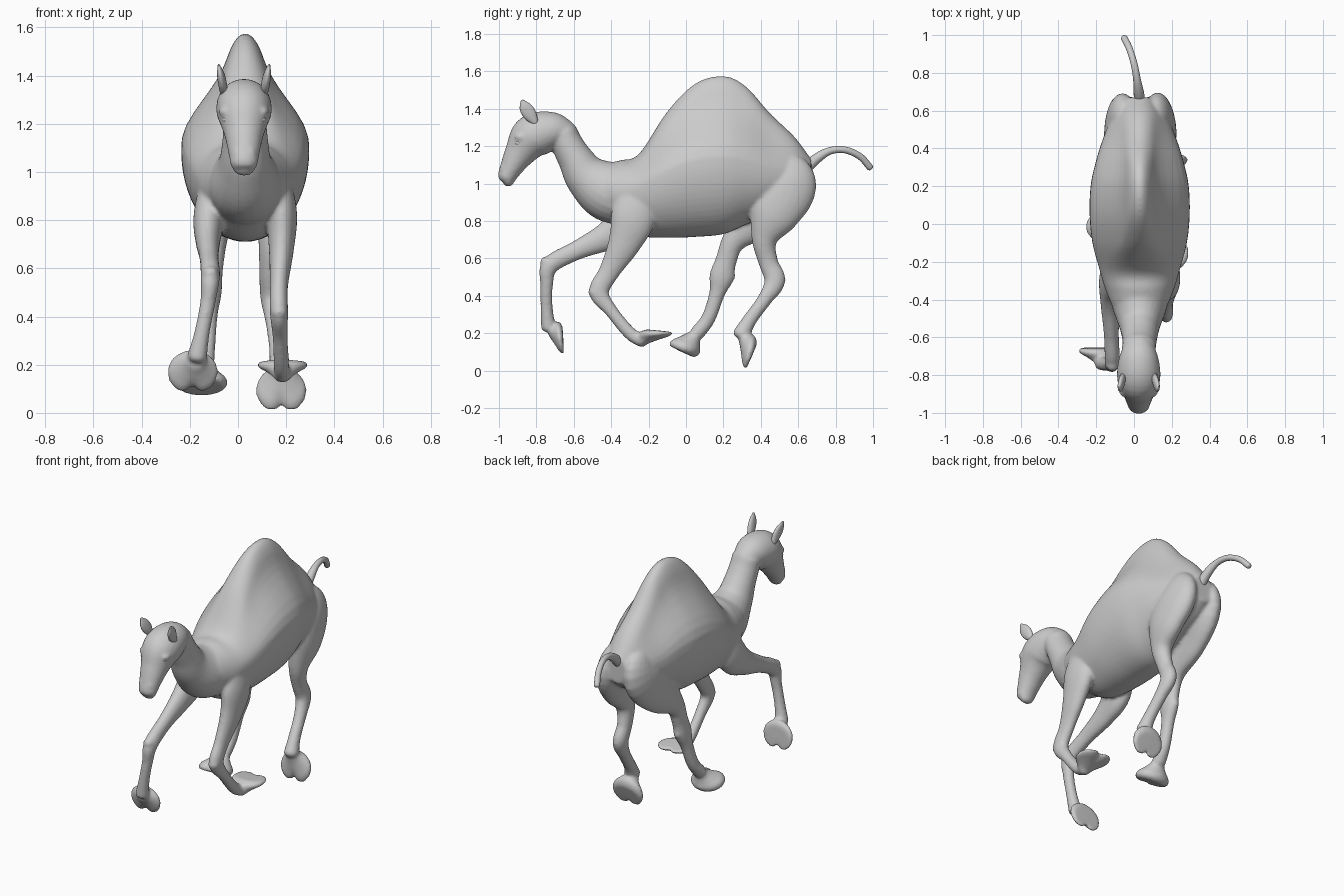
import bpy, bmesh, math
from mathutils import Vector

CX = 0.03  # centre line of the animal


def spline(rows, steps=6):
    """Catmull-Rom interpolation of rows of numbers."""
    rows = [Vector(r) for r in rows]
    out = []
    for i in range(len(rows) - 1):
        b, c = rows[i], rows[i + 1]
        a = rows[i - 1] if i else b * 2 - c
        d = rows[i + 2] if i + 2 < len(rows) else c * 2 - b
        for k in range(steps):
            t = k / steps
            out.append(b + (c - a) * (t / 2) + (a * 2 - b * 5 + c * 4 - d) * (t * t / 2)
                       + (b * 3 - a - c * 3 + d) * (t ** 3 / 2))
    return out + [rows[-1]]


def loft(bm, rings, start, end):
    """Skin closed rings and close both ends on a point."""
    vr = [[bm.verts.new(p) for p in r] for r in rings]
    n = len(vr[0])
    faces = []
    for a, b in zip(vr, vr[1:]):
        for i in range(n):
            faces.append(bm.faces.new((a[i], a[(i + 1) % n], b[(i + 1) % n], b[i])))
    for ring, tip in ((vr[0], start), (vr[-1], end)):
        v = bm.verts.new(tip)
        for i in range(n):
            faces.append(bm.faces.new((ring[i], ring[(i + 1) % n], v)))
    bmesh.ops.recalc_face_normals(bm, faces=faces)


def tube(bm, rows, n=24):
    """Rows are x, y, z, half depth (side view), half width (x)."""
    pts = spline(rows)
    rings = []
    last = len(pts) - 1
    for i, p in enumerate(pts):
        t = Vector(pts[min(i + 1, last)][:3]) - Vector(pts[max(i - 1, 0)][:3])
        t.normalize()
        side = Vector((1, 0, 0))
        side = (side - t * side.dot(t)).normalized()
        up = t.cross(side)
        c = Vector(p[:3])

        def ring(centre, s):
            return [centre + side * (p[4] * s * math.cos(2 * math.pi * k / n))
                    + up * (p[3] * s * math.sin(2 * math.pi * k / n)) for k in range(n)]
        r = min(p[3], p[4])
        if i == 0:
            start = c - t * r * 0.6
            rings.append(ring(c - t * r * 0.4, 0.75))
        rings.append(ring(c, 1))
        if i == last:
            end = c + t * r * 0.6
            rings.append(ring(c + t * r * 0.4, 0.75))
    loft(bm, rings, start, end)


def torso(bm, rows, n=28):
    """Rows are y, bottom, widest height, top, half width, hump pinch."""
    rings = []
    for y, zb, zm, zt, w, q in spline(rows):
        ring = []
        for k in range(2 * n):
            a = math.pi * k / n
            c, s = math.cos(a), math.sin(a)
            u = min(max((s - 0.08) / 0.72, 0), 1)
            pinch = 1 - q * u * u * (3 - 2 * u)
            ring.append(Vector((CX + c * w * pinch, y, zm + s * ((zt - zm) if s > 0 else (zm - zb)))))
        rings.append(ring)
    mid = lambda r: sum(r, Vector()) / len(r)
    loft(bm, rings, mid(rings[0]), mid(rings[-1]))


def foot(bm, ankle, sole, toe, width=0.102, length=0.086, n=40):
    """Flared two-toed pad from the ankle to the sole, cleft at the toe."""
    ankle, sole, toe = Vector(ankle), Vector(sole), Vector(toe).normalized()
    side = Vector((1, 0, 0))
    rings = []
    for t, s, cleft in ((0, 0.36, 0), (0.25, 0.5, 0), (0.5, 0.74, 0.15),
                        (0.72, 0.98, 0.32), (0.95, 1.05, 0.38), (1.12, 0.92, 0.4)):
        c = ankle.lerp(sole, t)
        ring = []
        for k in range(n):
            a = 2 * math.pi * k / n
            d = min(a, 2 * math.pi - a)
            r = s * (1 - cleft * math.exp(-(d / 0.28) ** 2))
            ring.append(c + toe * (length * r * math.cos(a)) + side * (width * r * math.sin(a)))
        rings.append(ring)
    loft(bm, rings, ankle, ankle.lerp(sole, 1.14))


def ball(bm, loc, scale):
    verts = bmesh.ops.create_uvsphere(bm, u_segments=20, v_segments=12, radius=1)['verts']
    for v in verts:
        v.co = Vector(loc) + Vector(a * b for a, b in zip(v.co, scale))


def make(name, bm):
    me = bpy.data.meshes.new(name)
    for f in bm.faces:
        f.smooth = True
    bm.to_mesh(me)
    bm.free()
    ob = bpy.data.objects.new(name, me)
    bpy.context.collection.objects.link(ob)
    return ob


body = bmesh.new()

# Torso with hump
torso(body, [(-0.52, 0.90, 0.98, 1.07, 0.07, 0), (-0.45, 0.845, 0.97, 1.10, 0.135, 0),
             (-0.35, 0.775, 0.95, 1.125, 0.18, 0), (-0.25, 0.72, 0.98, 1.16, 0.21, 0.05),
             (-0.1, 0.71, 1.04, 1.385, 0.25, 0.35), (0.05, 0.715, 1.08, 1.535, 0.265, 0.5),
             (0.2, 0.73, 1.09, 1.575, 0.26, 0.53), (0.32, 0.78, 1.08, 1.52, 0.235, 0.5),
             (0.45, 0.83, 1.05, 1.375, 0.195, 0.35), (0.58, 0.89, 1.03, 1.25, 0.14, 0.15),
             (0.67, 0.96, 1.03, 1.13, 0.07, 0)])

# Neck
tube(body, [(0.025, -0.66, 1.27, 0.08, 0.09), (0.028, -0.635, 1.21, 0.085, 0.09),
            (CX, -0.59, 1.13, 0.095, 0.095), (CX, -0.53, 1.04, 0.122, 0.11),
            (CX, -0.42, 0.965, 0.165, 0.15), (CX, -0.28, 0.94, 0.17, 0.17)])

# Head and muzzle
tube(body, [(0.025, -0.63, 1.265, 0.07, 0.075), (0.025, -0.72, 1.28, 0.105, 0.107),
            (0.025, -0.82, 1.25, 0.118, 0.114), (0.025, -0.89, 1.16, 0.083, 0.083),
            (0.025, -0.937, 1.08, 0.06, 0.065), (0.025, -0.962, 1.03, 0.049, 0.056)])
ball(body, (0.025, -0.95, 1.012), (0.045, 0.03, 0.028))  # lower lip
for s in (-1, 1):
    # Brow ridge and nostril swelling
    ball(body, (0.025 + s * 0.075, -0.88, 1.25), (0.03, 0.038, 0.022))
    ball(body, (0.025 + s * 0.026, -0.975, 1.075), (0.022, 0.02, 0.03))

# Right front leg, folded back
tube(body, [(0.15, -0.27, 1.0, 0.09, 0.06), (0.18, -0.28, 0.83, 0.12, 0.065),
            (0.18, -0.33, 0.68, 0.088, 0.052), (0.17, -0.41, 0.53, 0.056, 0.038),
            (0.17, -0.465, 0.42, 0.053, 0.038), (0.175, -0.40, 0.32, 0.035, 0.032),
            (0.18, -0.30, 0.20, 0.035, 0.032), (0.185, -0.225, 0.155, 0.035, 0.036)])
foot(body, (0.185, -0.24, 0.145), (0.185, -0.145, 0.205), (0, 0.98, -0.1))

# Left front leg, reaching forward
tube(body, [(-0.10, -0.24, 0.95, 0.09, 0.06), (-0.12, -0.30, 0.81, 0.11, 0.065),
            (-0.125, -0.42, 0.72, 0.078, 0.052), (-0.12, -0.58, 0.645, 0.052, 0.04),
            (-0.115, -0.725, 0.565, 0.048, 0.04), (-0.125, -0.745, 0.46, 0.034, 0.032),
            (-0.15, -0.745, 0.33, 0.033, 0.032), (-0.17, -0.735, 0.23, 0.04, 0.042)])
foot(body, (-0.175, -0.735, 0.215), (-0.19, -0.665, 0.165), (0, 0.05, -1))

# Right hind leg
tube(body, [(0.095, 0.50, 1.13, 0.10, 0.06), (0.125, 0.53, 1.0, 0.168, 0.085),
            (0.15, 0.47, 0.84, 0.138, 0.075), (0.14, 0.42, 0.70, 0.07, 0.055),
            (0.13, 0.44, 0.58, 0.052, 0.042), (0.135, 0.475, 0.48, 0.056, 0.042),
            (0.15, 0.42, 0.38, 0.039, 0.036), (0.165, 0.34, 0.27, 0.038, 0.036),
            (0.175, 0.295, 0.19, 0.048, 0.045)])
foot(body, (0.175, 0.295, 0.19), (0.18, 0.342, 0.082), (0, -0.4, -0.91))

# Left hind leg, swung forward
tube(body, [(-0.035, 0.50, 1.13, 0.10, 0.06), (-0.065, 0.53, 1.0, 0.165, 0.085),
            (-0.09, 0.40, 0.84, 0.14, 0.07), (-0.10, 0.26, 0.70, 0.068, 0.052),
            (-0.105, 0.215, 0.59, 0.057, 0.042), (-0.11, 0.19, 0.50, 0.066, 0.042),
            (-0.12, 0.165, 0.41, 0.042, 0.036), (-0.13, 0.12, 0.28, 0.038, 0.036),
            (-0.14, 0.06, 0.20, 0.04, 0.042)])
foot(body, (-0.14, 0.055, 0.20), (-0.15, -0.02, 0.115), (0, -0.88, 0.42))

# Knee, hock and rear pasterns give the joints their corners
for loc, scale in (((0.135, 0.505, 0.485), (0.026, 0.028, 0.032)),
                   ((-0.11, 0.235, 0.505), (0.026, 0.03, 0.03)),
                   ((-0.115, -0.75, 0.58), (0.032, 0.03, 0.03)),
                   ((0.17, -0.495, 0.42), (0.032, 0.028, 0.03))):
    ball(body, loc, scale)

# Blend all the body parts into one skin
camel = make("camel_body", body)
rm = camel.modifiers.new("blend", 'REMESH')
rm.mode = 'VOXEL'
rm.voxel_size = 0.0095
rm.use_smooth_shade = True
sm = camel.modifiers.new("soften", 'SMOOTH')
sm.factor = 0.5
sm.iterations = 6

# Tail
bm = bmesh.new()
tube(bm, [(0.03, 0.64, 1.08, 0.03, 0.03), (0.025, 0.70, 1.135, 0.027, 0.027),
          (0.015, 0.77, 1.175, 0.02, 0.02), (0.0, 0.85, 1.18, 0.018, 0.018),
          (-0.025, 0.93, 1.145, 0.018, 0.018), (-0.052, 0.985, 1.085, 0.018, 0.018)], 16)
make("tail", bm)

# Ears and eyes
for s, side in ((-1, "left"), (1, "right")):
    bm = bmesh.new()
    tube(bm, [(0.025 + s * 0.083, -0.805, 1.325, 0.018, 0.016),
              (0.025 + s * 0.09, -0.835, 1.37, 0.036, 0.018),
              (0.025 + s * 0.098, -0.86, 1.41, 0.032, 0.014),
              (0.025 + s * 0.105, -0.876, 1.445, 0.008, 0.004)], 16)
    make(side + "_ear", bm)
    bm = bmesh.new()
    ball(bm, (0.025 + s * 0.073, -0.893, 1.217), (0.018, 0.02, 0.014))
    make(side + "_eye", bm)
